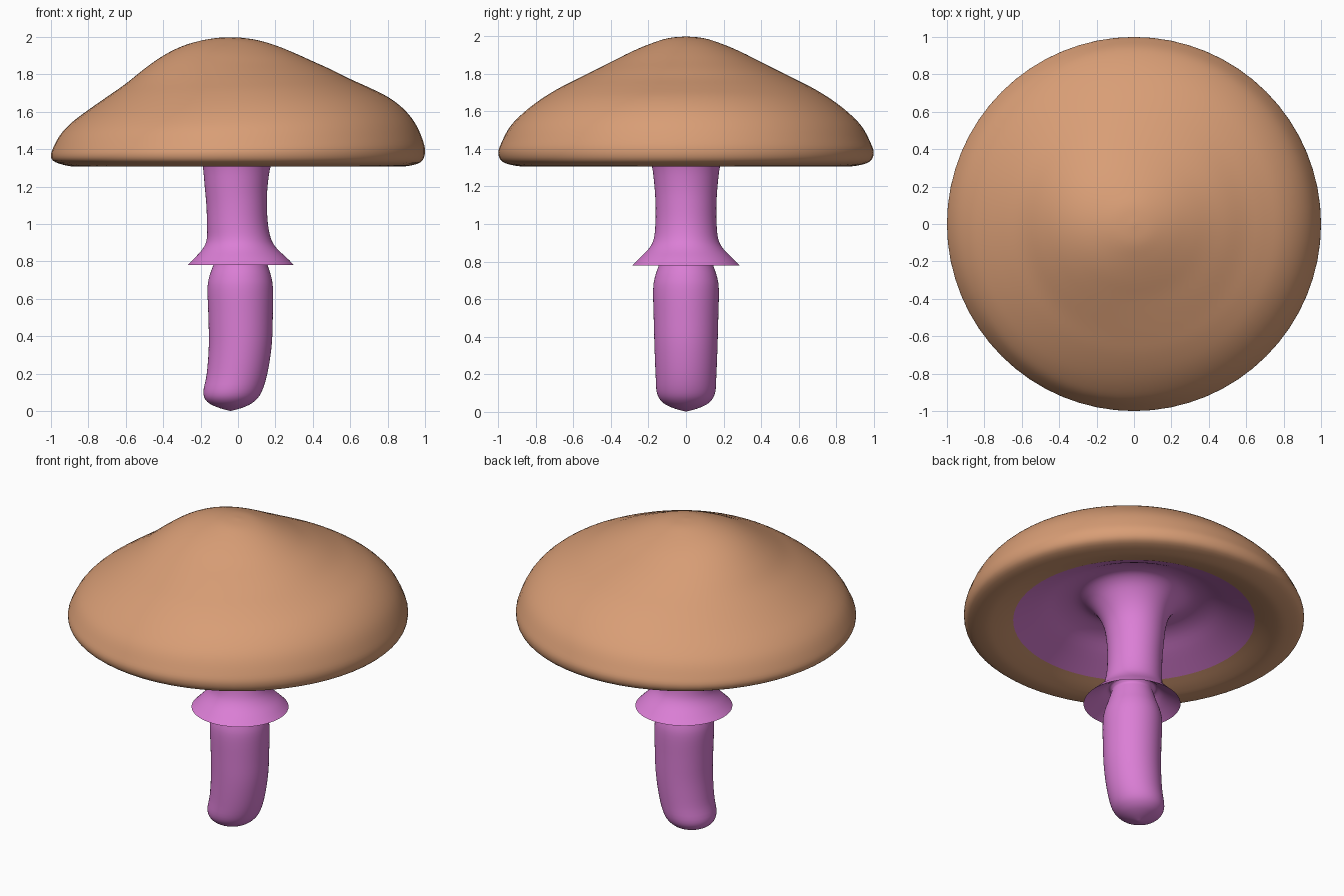
import bpy, bmesh, math
from mathutils import Vector

if "Cube" in bpy.data.objects:
    bpy.data.objects.remove(bpy.data.objects["Cube"])

SEG = 64


def smooth_rows(rows, steps=4):
    """Catmull-Rom curve through the given profile rows."""
    p = [Vector(r) for r in rows]
    out = []
    for i in range(len(p) - 1):
        a, b, c, d = p[max(i - 1, 0)], p[i], p[i + 1], p[min(i + 2, len(p) - 1)]
        for k in range(steps):
            t = k / steps
            out.append(b + 0.5 * t * ((c - a) + t * ((2 * a - 5 * b + 4 * c - d)
                       + t * (3 * (b - c) + d - a))))
    return out + [p[-1]]


def loft(name, rows, point, colour):
    """Sweep profile rows around z; the first row is the closed tip."""
    bm = bmesh.new()
    tip = bm.verts.new(point(rows[0], 0))
    rings = [[bm.verts.new(point(r, 2 * math.pi * i / SEG)) for i in range(SEG)]
             for r in rows[1:]]
    for i in range(SEG):
        j = (i + 1) % SEG
        bm.faces.new((tip, rings[0][i], rings[0][j]))
        for lo, hi in zip(rings, rings[1:]):
            bm.faces.new((lo[i], hi[i], hi[j], lo[j]))
    bmesh.ops.recalc_face_normals(bm, faces=bm.faces)
    mesh = bpy.data.meshes.new(name)
    bm.to_mesh(mesh)
    bm.free()
    obj = bpy.data.objects.new(name, mesh)
    bpy.context.collection.objects.link(obj)
    mat = bpy.data.materials.new(name + "_colour")
    mat.diffuse_color = colour
    mat.use_nodes = True
    mat.node_tree.nodes["Principled BSDF"].inputs["Base Color"].default_value = mat.diffuse_color
    mesh.materials.append(mat)
    bpy.ops.object.select_all(action='DESELECT')
    obj.select_set(True)
    bpy.context.view_layer.objects.active = obj
    bpy.ops.object.shade_smooth_by_angle(angle=math.radians(60))
    return obj


# Cap: radius, then height on the left, front/back and right sides
cap_rows = [
    (0, 1.998, 1.998, 1.998), (.1, 1.996, 1.988, 1.984), (.2, 1.98, 1.955, 1.955),
    (.3, 1.95, 1.912, 1.915), (.4, 1.90, 1.862, 1.87), (.5, 1.83, 1.813, 1.825),
    (.6, 1.75, 1.763, 1.775), (.7, 1.68, 1.71, 1.73), (.8, 1.61, 1.645, 1.68),
    (.88, 1.55, 1.58, 1.62), (.94, 1.49, 1.515, 1.55), (.98, 1.425, 1.44, 1.47),
    (1.0, 1.365, 1.38, 1.39), (.975, 1.33, 1.33, 1.33), (.88, 1.307, 1.307, 1.307),
    (.8, 1.32, 1.32, 1.32), (.71, 1.35, 1.35, 1.35)]


def cap_point(row, a):
    r, left, side, right = row
    c = math.cos(a)
    z = side + c * (right - left) / 2 + c * c * ((right + left) / 2 - side)
    return r * c, r * math.sin(a), z


loft("cap", smooth_rows(cap_rows), cap_point, (.69, .34, .18, 1))

# Stem, skirt and gills as one skin: height, x offset, radius
stem = [(0, -.04, 0), (.02, -.04, .07), (.05, -.04, .125), (.1, -.03, .155),
        (.2, -.005, .162), (.35, .012, .168), (.5, .014, .172), (.65, .012, .175),
        (.72, .012, .165), (.78, .013, .145), (.86, .013, .12)]
skirt_inside = [(.86, .013, .12), (.88, .013, .14), (.84, .015, .19), (.78, .015, .285)]
upper = [(.78, .015, .285), (.82, .015, .245), (.87, .01, .197), (.92, .005, .172),
         (1, -.003, .163), (1.1, -.007, .162), (1.2, -.01, .168), (1.31, -.007, .182),
         (1.4, 0, .215), (1.47, 0, .27), (1.5, 0, .34), (1.48, 0, .44),
         (1.42, 0, .56), (1.35, 0, .71)]
rows = smooth_rows(stem) + smooth_rows(skirt_inside)[1:] + smooth_rows(upper)[1:]


def stem_point(row, a):
    z, cx, r = row
    return cx + r * math.cos(a), r * math.sin(a), z


loft("stem_and_gills", rows, stem_point, (.71, .21, .67, 1))
